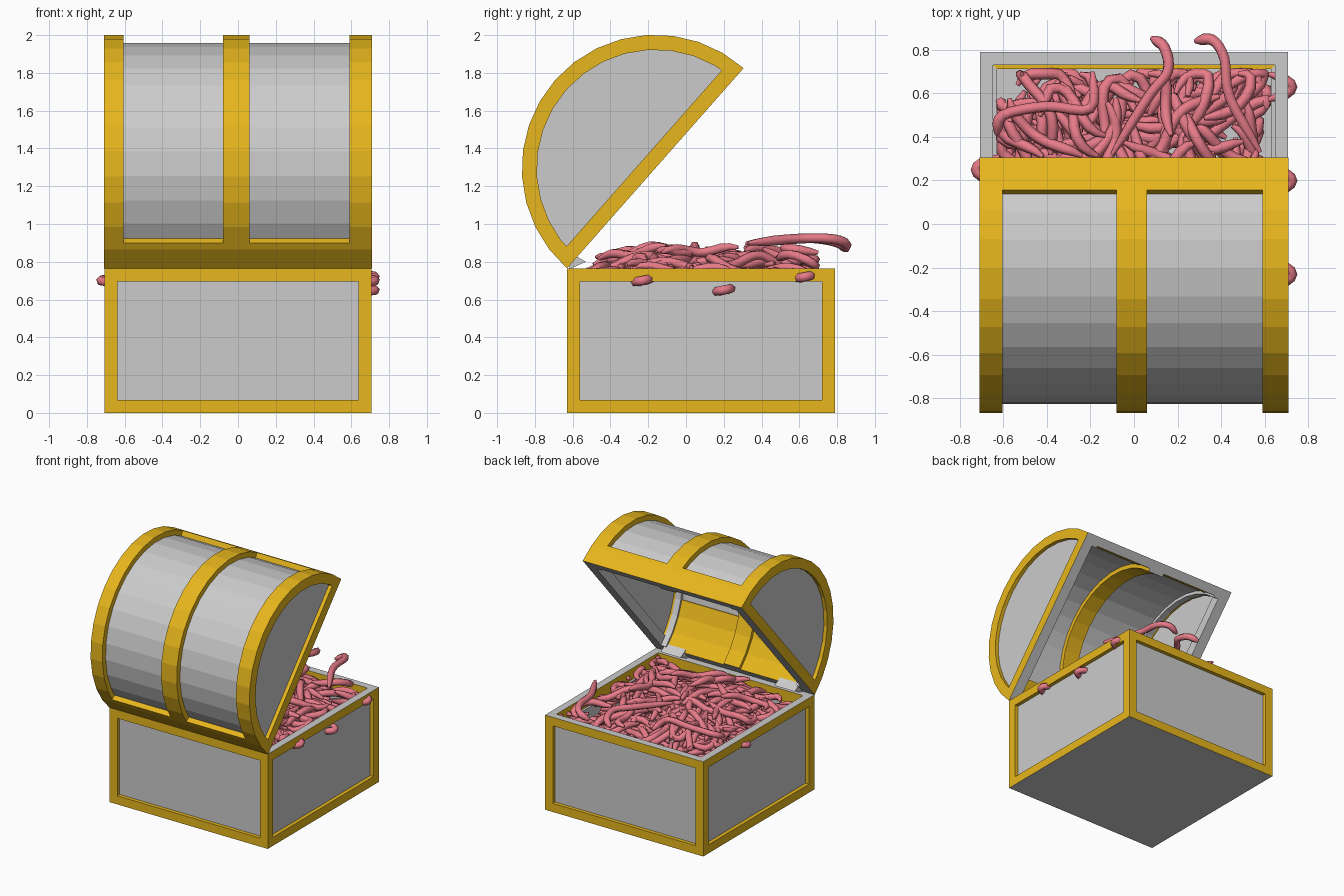
import bpy, bmesh, math, random
from mathutils import Matrix, Vector

if "Cube" in bpy.data.objects:
    bpy.data.objects.remove(bpy.data.objects["Cube"])

random.seed(7)


def material(name, color):
    m = bpy.data.materials.new(name)
    m.diffuse_color = (*color, 1)
    m.use_nodes = True
    m.node_tree.nodes["Principled BSDF"].inputs["Base Color"].default_value = m.diffuse_color
    return m


GREY = material("plain_grey", (0.8, 0.8, 0.8))
GOLD = material("gold", (0.8, 0.47, 0.012))
PINK = material("worm_pink", (0.8, 0.2, 0.25))


def finish(name, bm, matrix=Matrix(), is_gold=None):
    """Turn a bmesh into an object; is_gold(face) picks the gilded faces."""
    bm.normal_update()
    for f in bm.faces:
        f.material_index = 1 if is_gold and is_gold(f) else 0
    me = bpy.data.meshes.new(name)
    bm.to_mesh(me)
    bm.free()
    me.materials.append(GREY)
    me.materials.append(GOLD)
    ob = bpy.data.objects.new(name, me)
    ob.matrix_world = matrix
    bpy.context.collection.objects.link(ob)
    return ob


def prism(name, profile, x0, x1, matrix=Matrix(), is_gold=None):
    """Extrude a (y, z) profile along x."""
    bm = bmesh.new()
    face = bm.faces.new([bm.verts.new((x0, y, z)) for y, z in profile])
    ext = bmesh.ops.extrude_face_region(bm, geom=[face])
    bmesh.ops.translate(bm, vec=(x1 - x0, 0, 0),
                        verts=[v for v in ext["geom"] if isinstance(v, bmesh.types.BMVert)])
    bmesh.ops.recalc_face_normals(bm, faces=bm.faces[:])
    return finish(name, bm, matrix, is_gold)


# ---- chest body: cube with inset side panels and a hollow top
bm = bmesh.new()
bmesh.ops.create_cube(bm, size=1, matrix=Matrix.Translation((0, 0.08, 0.3825))
                      @ Matrix.Diagonal((1.415, 1.42, 0.765, 1)))
bm.normal_update()
sides = [f for f in bm.faces if abs(f.normal.z) < 0.5]
top = max(bm.faces, key=lambda f: f.normal.z)
bmesh.ops.inset_individual(bm, faces=sides, thickness=0.098, depth=0)
bmesh.ops.inset_individual(bm, faces=sides, thickness=0.0, depth=-0.03)
panels = set(sides)
for thick, depth in ((0.085, 0), (0, -0.09), (0.025, 0), (0, -0.57)):
    bmesh.ops.inset_individual(bm, faces=[top], thickness=thick, depth=depth)


def body_gold(f):
    c = f.calc_center_median()
    inside = abs(c.x) < 0.64 and abs(c.y - 0.08) < 0.64
    flat_cap = abs(f.normal.z) > 0.5 and (c.z < 0.05 or c.z > 0.7)
    return f not in panels and not inside and not flat_cap


finish("chest_body", bm, is_gold=body_gold)

# ---- lid: half barrel, 16 flats, tipped open about the back edge
R, STEP = 0.707, 11.25
LID = Matrix.Translation((0, -0.1625, 1.295)) @ Matrix.Rotation(math.radians(48.6), 4, "X")


def arc(r, a0, a1):
    """Points of the 16-sided half circle between two angles."""
    pts = []
    for a in [a0] + [k * STEP for k in range(17) if a0 < k * STEP < a1] + [a1]:
        mid = (min(int(a / STEP), 15) + 0.5) * STEP
        rr = r * math.cos(math.radians(STEP / 2)) / math.cos(math.radians(a - mid))
        pts.append((rr * math.cos(math.radians(a)), rr * math.sin(math.radians(a))))
    return pts


def shell(name, x0, x1, r_in, r_out, a0=0, a1=180, is_gold=None):
    return prism(name, arc(r_out, a0, a1) + arc(r_in, a0, a1)[::-1], x0, x1, LID, is_gold)


def not_rim(f):
    return not (f.normal.z < -0.9 and f.calc_center_median().z < 0.01)


shell("lid_barrel_panel", -0.66, 0.66, 0.645, 0.665)
shell("lid_center_rib", -0.08, 0.06, 0.61, R, is_gold=not_rim)
shell("lid_front_band", -0.7, 0.7, 0.635, R, 0, 14.4, not_rim)
shell("lid_back_band", -0.7, 0.7, 0.635, R, 165.6, 180, not_rim)
shell("lid_inner_back_liner", -0.63, 0.63, 0.635, 0.65, 146.25, 179.5, lambda f: True)

for s, side, inner in ((-1, "left", 0.605), (1, "right", 0.59)):
    def outer_gold(f, s=s):
        return not_rim(f) and f.normal.x * s > -0.5

    def span(a, b, s=s):
        return sorted((s * a, s * b))

    shell(side + "_end_arch", *span(inner, 0.71), 0.628, R, is_gold=not_rim)
    # straight bar below the arch, grey on its inside and underside
    prism(side + "_end_bar", [(-0.7, 0), (0.7, 0), (0.64, 0.079), (-0.64, 0.079)],
          *span(0.625, 0.71), LID, outer_gold)
    # recessed half-round panel, grey lining ring, hinge wedge
    prism(side + "_end_panel", arc(0.64, 3, 177), *span(0.65, 0.68), LID)
    shell(side + "_inner_ring", *span(0.58, 0.63), 0.62, 0.65)
    prism(side + "_hinge", [(-0.62, 0.76), (-0.53, 0.80), (-0.6, 0.84)], *span(0.42, 0.6))

# ---- worms: tapered tubes in one curve
curve = bpy.data.curves.new("worms", "CURVE")
curve.dimensions = "3D"
curve.bevel_depth = 0.026
curve.bevel_resolution = 1
curve.use_fill_caps = True
curve.materials.append(PINK)


def worm(points):
    sp = curve.splines.new("POLY")
    last = len(points) - 1
    sp.points.add(last)
    for i, (p, q) in enumerate(zip(sp.points, points)):
        end = min(i, last - i)
        p.co = (*q, 1)
        p.radius = min(1, 0.4 + 0.4 * end)


def smooth_path(ctrl, n=4):
    """Catmull-Rom through a few control points."""
    c = [Vector(p) for p in ctrl]
    c = [2 * c[0] - c[1]] + c + [2 * c[-1] - c[-2]]
    out = []
    for a, b, d, e in zip(c, c[1:], c[2:], c[3:]):
        for k in range(n):
            t = k / n
            out.append(0.5 * (2 * b + (d - a) * t + (2 * a - 5 * b + 4 * d - e) * t * t
                              + (3 * b - a - 3 * d + e) * t ** 3))
    return out + [c[-2]]


# pile of wandering worms; the last ones lie loose on top of the mound
for i in range(285):
    loose = i >= 270
    x, y = random.uniform(-0.57, 0.57), random.uniform(-0.48, 0.64)
    if loose:
        x, y = 0.7 * x, random.uniform(-0.2, 0.5)
    ang, bend = random.uniform(0, math.tau), random.uniform(-0.35, 0.35)
    layer = 1.15 if loose else random.random() ** 0.6
    phase, pts = random.uniform(0, math.tau), []
    for k in range(random.randint(9, 13)):
        edge = max(0, min(1, 3 * min(0.62 - abs(x), y + 0.54, 0.7 - y)))
        pts.append((x, y, 0.75 + 0.075 * edge - 0.28 * (1 - layer)
                    + 0.018 * math.sin(k * 0.8 + phase)))
        if abs(x) > 0.54 or abs(y - 0.08) > 0.54:
            ang += 0.9 * math.sin(math.atan2(0.08 - y, -x) - ang)
        ang += bend * math.cos(k * 0.55 + phase)
        x = max(-0.61, min(0.61, x + 0.045 * math.cos(ang)))
        y = max(-0.52, min(0.69, y + 0.045 * math.sin(ang)))
    worm(pts)

# two worms hanging over the front edge and one along the left
for ctrl, z in (
    ([(0.08, 0.855), (0.14, 0.81), (0.155, 0.7), (0.07, 0.59), (-0.1, 0.32)], 0.86),
    ([(0.28, 0.84), (0.36, 0.845), (0.415, 0.76), (0.44, 0.58), (0.58, 0.33)], 0.86),
    ([(-0.63, 0.41), (-0.6, 0.5), (-0.4, 0.54), (-0.2, 0.53), (-0.19, 0.7)], 0.81),
):
    last = len(ctrl) - 1
    worm(smooth_path([(x, y, z + 0.065 * math.sin(math.pi * 0.8 * k / last))
                      for k, (x, y) in enumerate(ctrl)]))

# worms squeezing out through the side walls
for s, y, z in ((1, 0.63, 0.72), (1, -0.23, 0.7), (1, 0.2, 0.65), (-1, 0.25, 0.7)):
    worm(smooth_path([(s * (0.725 - 30 * d * d), y + d, z + 0.2 * d)
                      for d in (-0.06, -0.03, 0, 0.03, 0.06)], 2))

ob = bpy.data.objects.new("worms", curve)
bpy.context.collection.objects.link(ob)
bpy.ops.object.select_all(action="DESELECT")
ob.select_set(True)
bpy.context.view_layer.objects.active = ob
bpy.ops.object.convert(target="MESH")
